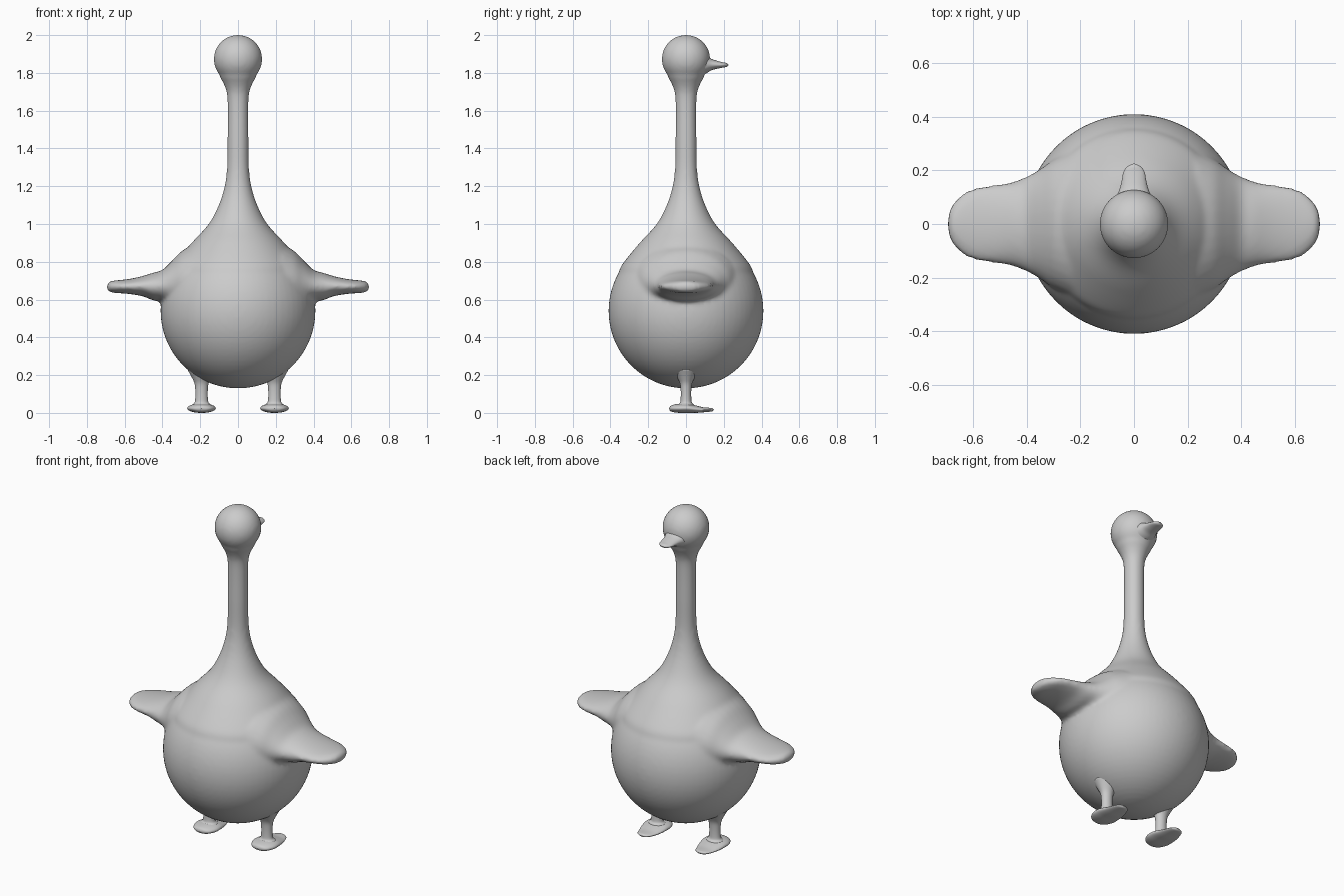
import bpy, bmesh, math

if "Cube" in bpy.data.objects:
    bpy.data.objects.remove(bpy.data.objects["Cube"])

plumage = bpy.data.materials.new("soft_grey")
plumage.diffuse_color = (0.6, 0.6, 0.6, 1)
plumage.use_nodes = True
plumage.node_tree.nodes["Principled BSDF"].inputs["Base Color"].default_value = plumage.diffuse_color


def smooth_rows(rows, steps=5):
    """Catmull-Rom curve through a list of section rows."""
    pts = [rows[0]] + rows + [rows[-1]]
    out = []
    for p0, p1, p2, p3 in zip(pts, pts[1:], pts[2:], pts[3:]):
        for k in range(steps):
            t = k / steps
            out.append([0.5 * (2 * b + (c - a) * t + (2 * a - 5 * b + 4 * c - d) * t * t
                               + (3 * b - a - 3 * c + d) * t ** 3)
                        for a, b, c, d in zip(p0, p1, p2, p3)])
    return out + [rows[-1]]


def loft(bm, rows, place, sides=32):
    """Skin elliptical sections (position, offset, half width, half height)."""
    rings = []
    for t, c, a, b in rows:
        a, b = max(a, 0.0008), max(b, 0.0008)
        ring = []
        for i in range(sides):
            w = math.tau * i / sides
            ring.append(bm.verts.new(place(t, a * math.cos(w), c + b * math.sin(w))))
        rings.append(ring)
    for r, s in zip(rings, rings[1:]):
        for i in range(sides):
            j = (i + 1) % sides
            bm.faces.new((r[i], r[j], s[j], s[i]))
    bm.faces.new(rings[0][::-1])
    bm.faces.new(rings[-1])


def finish(bm, name):
    bmesh.ops.recalc_face_normals(bm, faces=bm.faces)
    for f in bm.faces:
        f.smooth = True
    me = bpy.data.meshes.new(name)
    bm.to_mesh(me)
    bm.free()
    me.materials.append(plumage)
    ob = bpy.data.objects.new(name, me)
    bpy.context.collection.objects.link(ob)
    return ob


def along_z(t, u, v): return (u, v, t)
def along_y(t, u, v): return (u, t, v)


# Body, neck and head: round belly arc, tapering neck, round head arc
profile = []
for k in range(0, 25):
    w = math.radians(-90 + k * 5)
    profile.append((0.41 * math.cos(w), 0.54 + 0.41 * math.sin(w)))
neck = [(0.335, 0.79), (0.245, 0.90), (0.155, 1.0), (0.102, 1.1), (0.071, 1.2),
        (0.058, 1.3), (0.056, 1.45), (0.055, 1.6), (0.059, 1.69), (0.075, 1.74),
        (0.1, 1.785)]
profile += [p[:2] for p in smooth_rows([profile.pop()] + neck)][:-1]
for k in range(0, 27):
    w = math.radians(-40 + k * 5)
    profile.append((0.128 * math.cos(w), 1.873 + 0.128 * math.sin(w)))
bm = bmesh.new()
loft(bm, [(z, 0, r, r) for r, z in profile], along_z, 64)

# Wings: flat paddles flaring into the body
wing = [(0.24, 0.700, 0.27, 0.19), (0.30, 0.690, 0.24, 0.165), (0.35, 0.680, 0.205, 0.125),
        (0.40, 0.672, 0.177, 0.085), (0.45, 0.669, 0.158, 0.073), (0.50, 0.671, 0.148, 0.055),
        (0.55, 0.670, 0.142, 0.044), (0.60, 0.669, 0.132, 0.037), (0.64, 0.668, 0.112, 0.034),
        (0.67, 0.668, 0.083, 0.030), (0.688, 0.667, 0.050, 0.022), (0.697, 0.667, 0, 0)]
for side in (1, -1):
    loft(bm, smooth_rows(wing), lambda t, u, v: (side * t, u, v))
body = finish(bm, "body_and_wings")
remesh = body.modifiers.new("fuse", 'REMESH')
remesh.mode = 'VOXEL'
remesh.voxel_size = 0.012
remesh.use_smooth_shade = True
blend = body.modifiers.new("blend", 'SMOOTH')
blend.factor = 0.5
blend.iterations = 6

# Beak: short flattened cone with a rounded tip
beak = [(0.08, 1.846, 0.075, 0.062), (0.11, 1.845, 0.062, 0.046), (0.135, 1.844, 0.052, 0.030),
        (0.165, 1.843, 0.045, 0.021), (0.195, 1.842, 0.039, 0.014),
        (0.215, 1.842, 0.024, 0.010), (0.226, 1.842, 0, 0)]
bm = bmesh.new()
loft(bm, smooth_rows(beak), along_y)
finish(bm, "beak")

# Legs flare at the hip and at the foot; feet are flat paddles pointing forward
leg = [(0.015, 0, 0.058, 0.05), (0.042, 0, 0.05, 0.042), (0.055, 0, 0.037, 0.031),
       (0.08, 0, 0.033, 0.028), (0.12, 0, 0.033, 0.028), (0.155, 0, 0.037, 0.032),
       (0.185, 0, 0.05, 0.045), (0.23, 0, 0.075, 0.07)]
foot = [(-0.09, 0.023, 0, 0), (-0.083, 0.023, 0.035, 0.013), (-0.065, 0.0235, 0.058, 0.02),
        (-0.03, 0.0245, 0.074, 0.0245), (0.01, 0.0245, 0.075, 0.0245), (0.05, 0.02, 0.068, 0.02),
        (0.09, 0.0165, 0.056, 0.0135), (0.125, 0.0165, 0.042, 0.0105),
        (0.14, 0.017, 0.024, 0.008), (0.147, 0.017, 0, 0)]
for side, label in ((1, "right"), (-1, "left")):
    for rows, place, part in ((leg, along_z, "leg"), (foot, along_y, "foot")):
        bm = bmesh.new()
        loft(bm, smooth_rows(rows), place)
        ob = finish(bm, f"{label}_{part}")
        ob.location.x = side * 0.193
